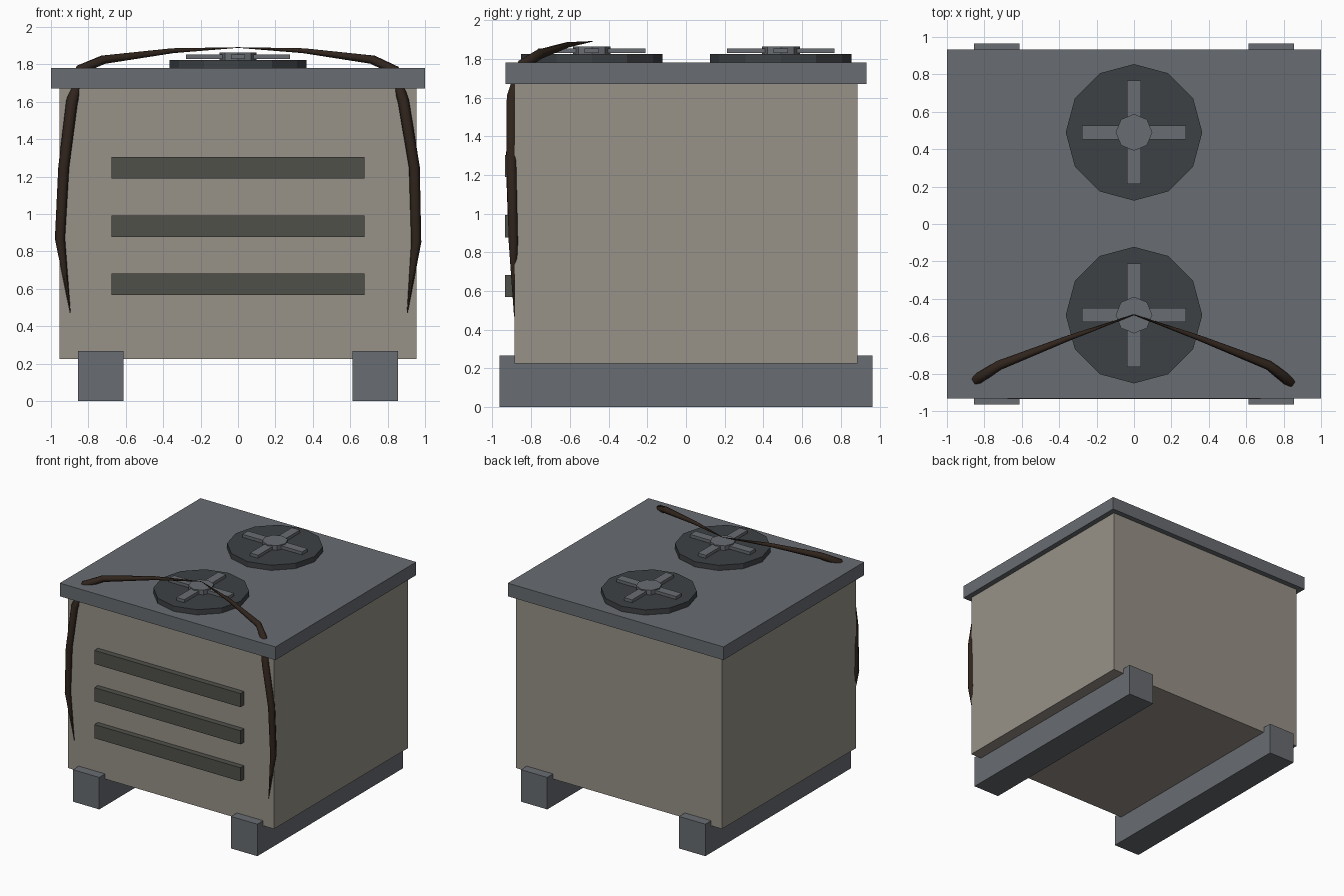
import bpy, math

if "Cube" in bpy.data.objects:
    bpy.data.objects.remove(bpy.data.objects["Cube"])


def material(name, rgb):
    m = bpy.data.materials.new(name)
    m.diffuse_color = (*rgb, 1)
    m.use_nodes = True
    m.node_tree.nodes["Principled BSDF"].inputs["Base Color"].default_value = m.diffuse_color
    return m


BEIGE = material("beige_panel", (0.31, 0.285, 0.245))
METAL = material("grey_metal", (0.14, 0.15, 0.165))
SLAT = material("dark_slat", (0.08, 0.08, 0.068))
DARK = material("dark_fan", (0.047, 0.053, 0.058))
VINE = material("brown_vine", (0.03, 0.018, 0.012))


def box(name, lo, hi, mat):
    bpy.ops.mesh.primitive_cube_add(size=1, location=[(a + b) / 2 for a, b in zip(lo, hi)])
    o = bpy.context.object
    o.name = name
    o.scale = [b - a for a, b in zip(lo, hi)]
    bpy.ops.object.transform_apply(location=False, rotation=False, scale=True)
    o.data.materials.append(mat)
    return o


def disc(name, sides, r, y, z0, z1, mat):
    bpy.ops.mesh.primitive_cylinder_add(vertices=sides, radius=r, depth=z1 - z0,
                                        location=(0, y, (z0 + z1) / 2))
    o = bpy.context.object
    o.name = name
    o.data.materials.append(mat)
    return o


def vine(name, points):
    # tapered six-sided tube; each point is x, y, z, radius
    c = bpy.data.curves.new(name, 'CURVE')
    c.dimensions = '3D'
    c.bevel_depth = 1
    c.bevel_resolution = 1
    c.use_fill_caps = True
    s = c.splines.new('POLY')
    s.points.add(len(points) - 1)
    for p, (x, y, z, r) in zip(s.points, points):
        p.co = (x, y, z, 1)
        p.radius = r
    o = bpy.data.objects.new(name, c)
    bpy.context.collection.objects.link(o)
    bpy.ops.object.select_all(action='DESELECT')
    o.select_set(True)
    bpy.context.view_layer.objects.active = o
    bpy.ops.object.convert(target='MESH')
    o = bpy.context.object
    o.name = name
    o.data.materials.clear()
    o.data.materials.append(VINE)
    bpy.ops.object.shade_smooth()


# cabinet and lid
box("cabinet", (-0.955, -0.887, 0.225), (0.955, 0.887, 1.68), BEIGE)
box("lid", (-1, -0.932, 1.67), (1, 0.932, 1.78), METAL)

# skids underneath
for side, x in (("left", -0.733), ("right", 0.733)):
    box(side + "_skid", (x - 0.122, -0.965, 0), (x + 0.122, 0.965, 0.268), METAL)

# front vent slats
for i, z in enumerate((0.625, 0.935, 1.247)):
    box(f"vent_slat_{i + 1}", (-0.677, -0.935, z - 0.057), (0.677, -0.86, z + 0.057), SLAT)

# two roof fans: base disc, crossed blades, hub
for side, y in (("front", -0.487), ("back", 0.49)):
    disc(side + "_fan_base", 12, 0.365, y, 1.77, 1.824, DARK)
    box(side + "_fan_blade_long", (-0.277, y - 0.037, 1.829), (0.277, y + 0.037, 1.854), METAL)
    box(side + "_fan_blade_cross", (-0.037, y - 0.277, 1.829), (0.037, y + 0.277, 1.854), METAL)
    disc(side + "_fan_hub", 8, 0.098, y, 1.815, 1.863, METAL)

# dry vines from the front fan over the lid and down the front corners
vine("left_vine", [(0, -0.485, 1.89, 0.002), (-0.35, -0.61, 1.873, 0.015),
                   (-0.72, -0.755, 1.825, 0.026), (-0.84, -0.83, 1.775, 0.029),
                   (-0.888, -0.895, 1.6, 0.031), (-0.932, -0.905, 1.25, 0.029),
                   (-0.952, -0.893, 0.87, 0.027), (-0.897, -0.887, 0.47, 0.002)])
vine("right_vine", [(0, -0.485, 1.89, 0.002), (0.35, -0.61, 1.873, 0.015),
                    (0.72, -0.755, 1.825, 0.026), (0.835, -0.845, 1.77, 0.029),
                    (0.885, -0.9, 1.6, 0.03), (0.943, -0.902, 1.25, 0.029),
                    (0.953, -0.892, 0.85, 0.027), (0.905, -0.887, 0.47, 0.002)])
